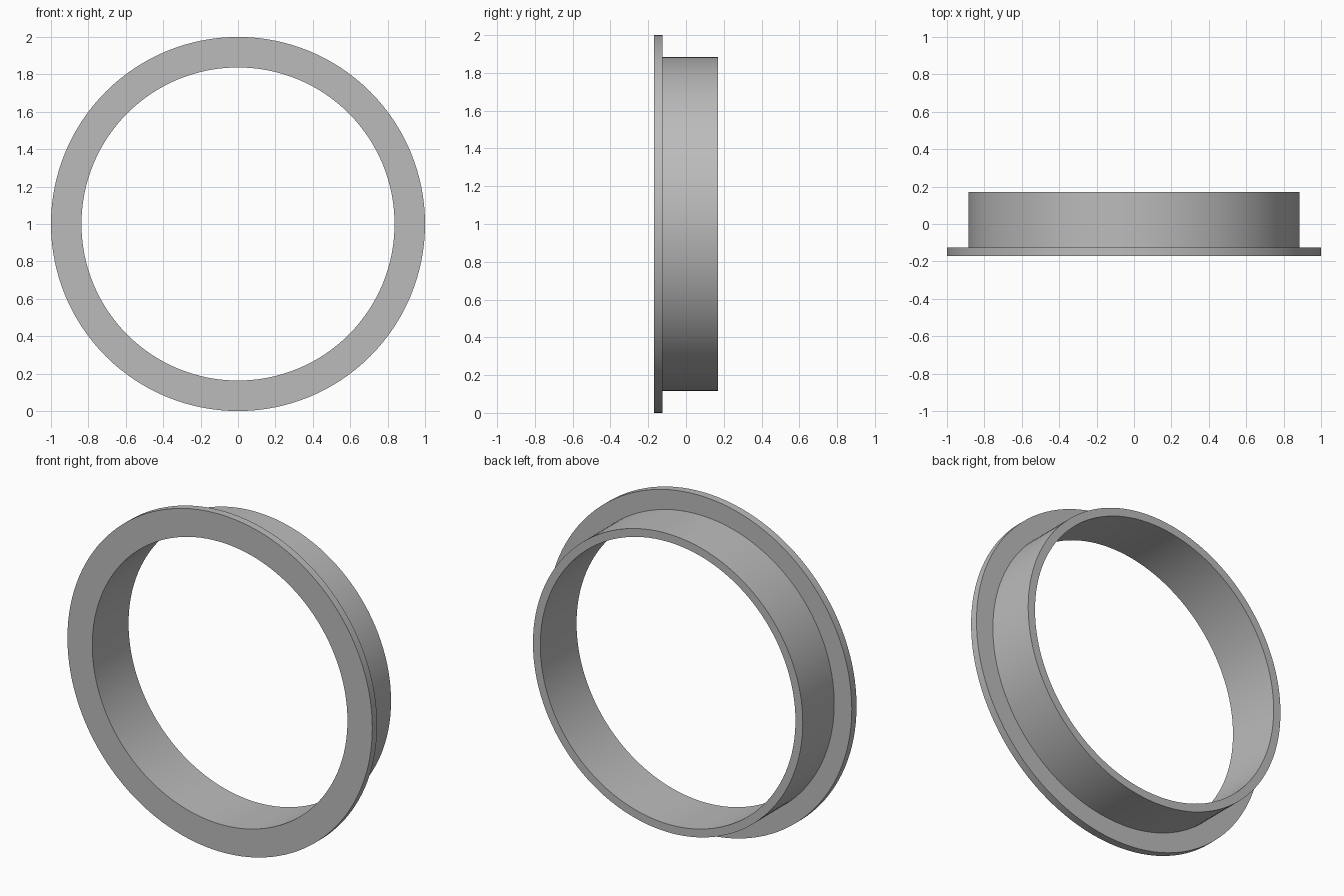
import bpy
import bmesh
import math
from mathutils import Matrix, Vector

cube = bpy.data.objects.get("Cube")
if cube:
    bpy.data.objects.remove(cube, do_unlink=True)

SEGMENTS = 128
INNER, SLEEVE, RIM = 0.837, 0.885, 1.0
FRONT, STEP, BACK = -0.17, -0.125, 0.17

# Plain grey metal
grey = bpy.data.materials.new("grey_metal")
grey.use_nodes = True
colour = (0.5, 0.5, 0.5, 1.0)
grey.diffuse_color = colour
grey.node_tree.nodes["Principled BSDF"].inputs["Base Color"].default_value = colour

# Closed (radius, y) cross-section: flange at the front, sleeve behind it
profile = [(INNER, FRONT), (RIM, FRONT), (RIM, STEP),
           (SLEEVE, STEP), (SLEEVE, BACK), (INNER, BACK)]


def lathe(name, section, material):
    """Revolve a closed section around the y axis, centred at z = 1."""
    bm = bmesh.new()
    rings = []
    for i in range(SEGMENTS):
        turn = Matrix.Rotation(math.tau * i / SEGMENTS, 3, "Y")
        rings.append([bm.verts.new(turn @ Vector((r, y, 0)) + Vector((0, 0, 1)))
                      for r, y in section])
    for i, ring in enumerate(rings):
        following = rings[(i + 1) % SEGMENTS]
        for j in range(len(section)):
            k = (j + 1) % len(section)
            bm.faces.new((ring[j], ring[k], following[k], following[j]))
    bmesh.ops.recalc_face_normals(bm, faces=bm.faces)
    mesh = bpy.data.meshes.new(name)
    bm.to_mesh(mesh)
    bm.free()
    mesh.materials.append(material)
    obj = bpy.data.objects.new(name, mesh)
    bpy.context.collection.objects.link(obj)
    return obj


# Flanged ring, smooth around with sharp corners
ring = lathe("flanged_ring", profile, grey)
bpy.ops.object.select_all(action="DESELECT")
ring.select_set(True)
bpy.context.view_layer.objects.active = ring
bpy.ops.object.shade_smooth_by_angle(angle=math.radians(30))
